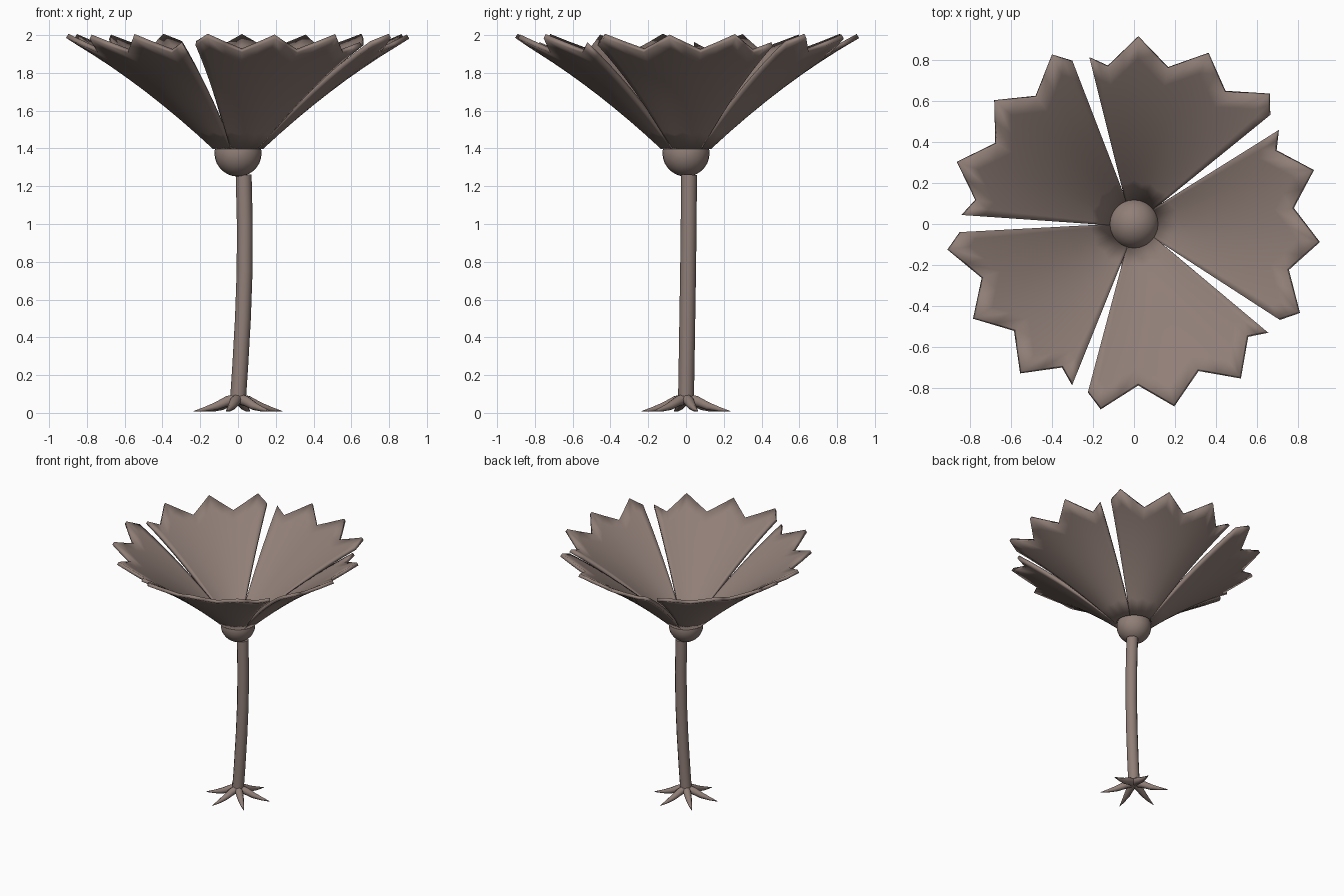
import bpy, bmesh, math
from mathutils import Vector, Matrix

if "Cube" in bpy.data.objects:
    bpy.data.objects.remove(bpy.data.objects["Cube"], do_unlink=True)

mat = bpy.data.materials.new("dusty brown")
mat.use_nodes = True
colour = (0.28, 0.21, 0.185, 1)
mat.diffuse_color = colour
mat.node_tree.nodes["Principled BSDF"].inputs["Base Color"].default_value = colour


def finish(name, bm, smooth=True):
    mesh = bpy.data.meshes.new(name)
    bm.to_mesh(mesh)
    bm.free()
    mesh.materials.append(mat)
    for p in mesh.polygons:
        p.use_smooth = smooth
    obj = bpy.data.objects.new(name, mesh)
    bpy.context.collection.objects.link(obj)
    return obj


def bridge(bm, a, b, closed):
    n = len(a)
    for i in range(n if closed else n - 1):
        j = (i + 1) % n
        bm.faces.new((a[i], a[j], b[j], b[i]))


def tube(name, path, radii, sides=10):
    """Capped round tube through the given points."""
    bm = bmesh.new()
    pts = [Vector(p) for p in path]
    rings = []
    for i, (p, r) in enumerate(zip(pts, radii)):
        t = pts[min(i + 1, len(pts) - 1)] - pts[max(i - 1, 0)]
        rot = Vector((0, 0, 1)).rotation_difference(t.normalized()).to_matrix()
        rings.append([bm.verts.new(p + rot @ Vector((r * math.cos(a), r * math.sin(a), 0)))
                      for a in (2 * math.pi * k / sides for k in range(sides))])
    for a, b in zip(rings, rings[1:]):
        bridge(bm, a, b, True)
    caps = [bm.faces.new(rings[0][::-1]), bm.faces.new(rings[-1])]
    bmesh.ops.split_edges(bm, edges=list({e for f in caps for e in f.edges}))
    return finish(name, bm)


# Gently bowed stem
stem_path = [(0, 0, 0.07), (0.012, 0.003, 0.25), (0.026, 0.007, 0.5), (0.035, 0.011, 0.75),
             (0.036, 0.014, 1.0), (0.03, 0.016, 1.26)]
tube("stem", stem_path, [0.042] * len(stem_path), 12)

# Six tapering roots
root_profile = [(0, 0.075, 0.03), (0.06, 0.062, 0.028), (0.12, 0.036, 0.022),
                (0.18, 0.02, 0.013), (0.243, 0.008, 0.002)]
for k in range(6):
    a = math.radians(15 + 60 * k)
    tube(f"root_{k + 1}", [(r * math.cos(a), r * math.sin(a), z) for r, z, w in root_profile],
         [w for r, z, w in root_profile], 8)

# Round flower heart
bm = bmesh.new()
bmesh.ops.create_uvsphere(bm, u_segments=24, v_segments=14, radius=0.125,
                          matrix=Matrix.Translation((0, 0, 1.376)))
finish("flower_heart", bm)

# Five notched petals
tip_line = [(0.707, 0.459), (0.696, 0.36), (0.878, 0.263), (0.78, 0.078),
            (0.907, -0.088), (0.756, -0.224), (0.81, -0.434), (0.712, -0.468)]
root_a, root_b = Vector((0.104, 0.082)), Vector((0.108, -0.077))
ROWS = 8


def petal_height(r):
    t = r - 0.127
    return 1.392 + 0.935 * t - 0.234 * t * t


def make_petal(name, angle):
    bm = bmesh.new()
    # Add a midpoint between neighbouring notches for a rounder cup
    outline = []
    for p, q in zip(tip_line, tip_line[1:]):
        outline += [Vector(p), (Vector(p) + Vector(q)) / 2]
    outline.append(Vector(tip_line[-1]))
    rows = []
    for v in range(ROWS + 1):
        row = []
        for i, end in enumerate(outline):
            s = i / (len(outline) - 1)
            start = root_a.lerp(root_b, s)
            start = start.normalized() * 0.133
            p = start.lerp(end, v / ROWS)
            row.append(bm.verts.new((p.x, p.y, petal_height(p.length))))
        rows.append(row)
    for a, b in zip(rows, rows[1:]):
        bridge(bm, a, b, False)
    bm.normal_update()
    if sum(f.normal.z for f in bm.faces) < 0:
        bmesh.ops.reverse_faces(bm, faces=bm.faces)
    bmesh.ops.rotate(bm, verts=bm.verts, matrix=Matrix.Rotation(angle, 3, 'Z'))
    petal = finish(name, bm)
    mod = petal.modifiers.new("thickness", 'SOLIDIFY')
    mod.thickness = 0.025
    mod.offset = 1


for k in range(5):
    make_petal(f"petal_{k + 1}", math.radians(72 * k))
